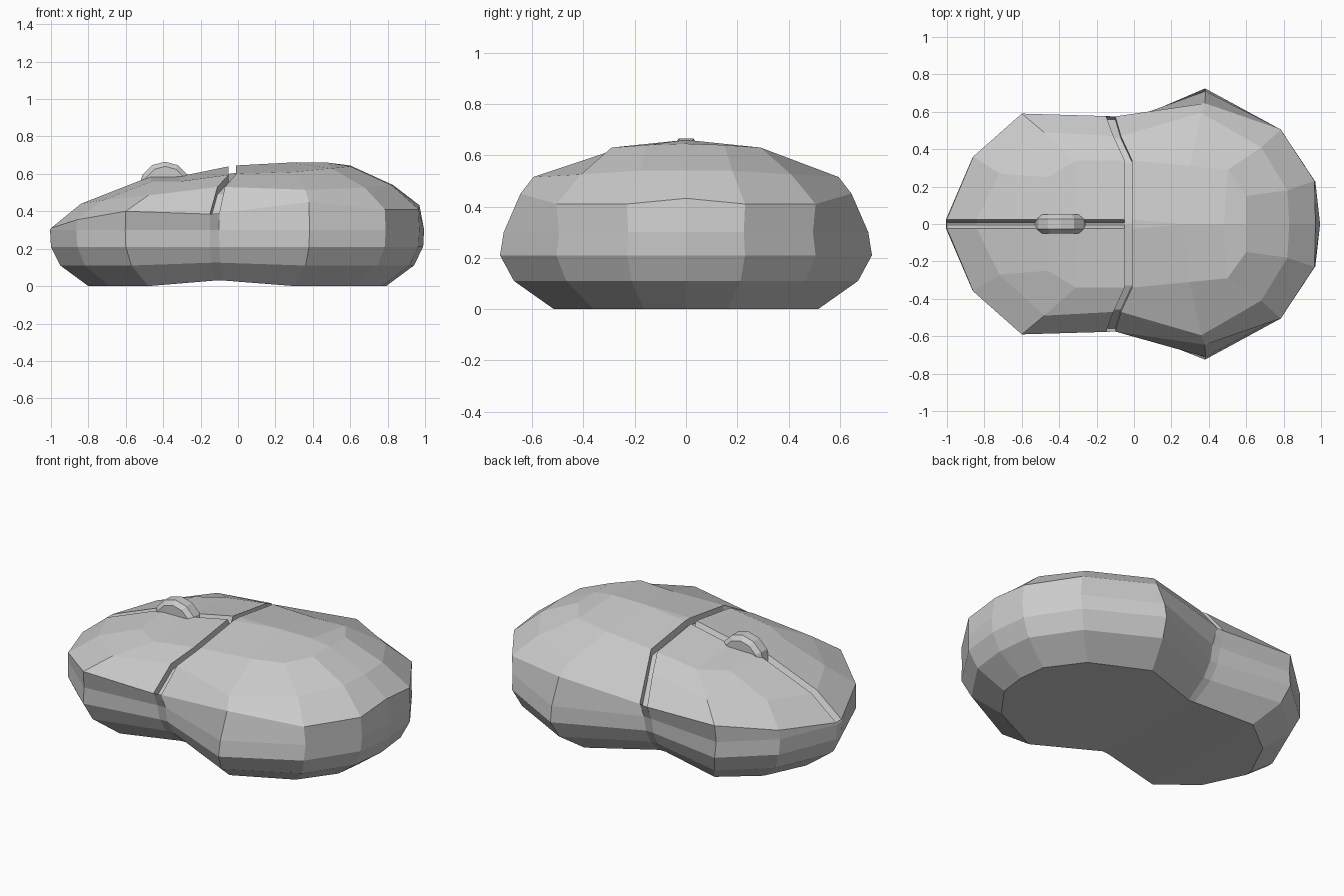
import bpy
import bmesh
import math
from mathutils import Matrix, Vector

if "Cube" in bpy.data.objects:
    bpy.data.objects.remove(bpy.data.objects["Cube"], do_unlink=True)

# Single light grey plastic
plastic = bpy.data.materials.new("light_grey_plastic")
plastic.use_nodes = True
grey = (0.6, 0.6, 0.6, 1)
plastic.diffuse_color = grey
plastic.node_tree.nodes["Principled BSDF"].inputs["Base Color"].default_value = grey


def make_object(name, bm):
    """Turn a bmesh into a flat shaded object."""
    bmesh.ops.recalc_face_normals(bm, faces=bm.faces[:])
    mesh = bpy.data.meshes.new(name)
    bm.to_mesh(mesh)
    bm.free()
    mesh.materials.append(plastic)
    obj = bpy.data.objects.new(name, mesh)
    bpy.context.collection.objects.link(obj)
    return obj


# Half outline seen from above, from the button end to the palm end
outline = [(-1, .025), (-.86, .36), (-.6, .59), (-.15, .577), (-.1, .575),
           (.38, .725), (.785, .505), (.965, .23), (.99, 0)]
WAIST = (3, 4)
WIDEST = 5

# Lower rings: height, length scale, width scale, waist pinch, waist lift
lower = [(0, .8, .71, .88, .03), (.11, .95, .925, .88, .015),
         (.21, 1, 1, .9, 0), (.3, 1.005, .98, .95, 0)]
rings = []
for z, sx, sy, pinch, lift in lower:
    rings.append([(x * sx, y * sy * (pinch if i in WAIST else 1),
                   z + (lift if i in WAIST else 0))
                  for i, (x, y) in enumerate(outline)])

# Rim where the wall meets the cover
rim_heights = [.31, .355, .4, .385, .39, .45, .41, .41, .432]
rings.append([(x * (.98 if i == len(outline) - 1 else 1),
               y * (.89 if i == WIDEST else 1), z)
              for i, ((x, y), z) in enumerate(zip(outline, rim_heights))])

# Domed cover: shoulder, crown and ridge
rings.append([(-.84, .025, .44), (-.72, .27, .46), (-.48, .49, .485),
              (-.11, .47, .53), (-.07, .47, .53), (.36, .595, .515),
              (.68, .41, .525), (.82, .18, .54), (.83, 0, .54)])
rings.append([(-.47, .025, .585), (-.46, .25, .56), (-.31, .34, .56),
              (-.05, .34, .595), (-.01, .34, .6), (.3, .31, .61),
              (.5, .29, .63), (.6, .15, .64), (.6, 0, .645)])
rings.append([(-.47, .025, .585), (-.47, .025, .585), (-.31, .025, .587),
              (-.05, .025, .64), (-.01, .025, .645), (.27, 0, .66),
              (.48, 0, .66), (.6, 0, .645), (.6, 0, .645)])

# Body: loft the mirrored rings
bm = bmesh.new()
loops = []
for ring in rings:
    mirrored = [(x, -y, z) for x, y, z in reversed(ring)]
    loops.append([bm.verts.new(p) for p in ring + mirrored])
count = len(loops[0])
for low, high in zip(loops, loops[1:]):
    for i in range(count):
        j = (i + 1) % count
        bm.faces.new((low[i], low[j], high[j], high[i]))
# Close the underside and the ridge with strips across the middle
for loop in (loops[0], loops[-1]):
    for i in range(len(outline) - 1):
        bm.faces.new((loop[i], loop[i + 1], loop[-i - 2], loop[-i - 1]))
bmesh.ops.remove_doubles(bm, verts=bm.verts[:], dist=.0005)
bmesh.ops.recalc_face_normals(bm, faces=bm.faces[:])


def in_groove(face):
    """Faces of the seam between the buttons or across the body."""
    points = [v.co for v in face.verts]
    if min(p.z for p in points) < .305:
        return False
    middle = all(abs(p.y) < .03 and p.x < 0 for p in points)
    across = all(-.16 < p.x < 0 for p in points)
    return middle or across


# Sink the seams into the cover
seam = [f for f in bm.faces if in_groove(f)]
result = bmesh.ops.extrude_face_region(bm, geom=seam)
left_over = [f for f in seam if f.is_valid]
if left_over:
    bmesh.ops.delete(bm, geom=left_over, context='FACES')
for v in result["geom"]:
    if isinstance(v, bmesh.types.BMVert):
        v.co.z -= .04
        v.co.y *= .97 if abs(v.co.y) > .05 else .2
make_object("body", bm)

# Scroll wheel: chamfered disc standing in the middle seam
bm = bmesh.new()
sides = 12
profile = [(.115, -.05), (.14, -.028), (.14, .028), (.115, .05)]
circles = []
for radius, y in profile:
    circles.append([bm.verts.new((radius * math.cos(math.tau * k / sides), y,
                                  radius * math.sin(math.tau * k / sides)))
                    for k in range(sides)])
for a, b in zip(circles, circles[1:]):
    for k in range(sides):
        n = (k + 1) % sides
        bm.faces.new((a[k], a[n], b[n], b[k]))
bm.faces.new(circles[0])
bm.faces.new(circles[-1])
bmesh.ops.transform(bm, matrix=Matrix.Translation(Vector((-.39, 0, .525))),
                    verts=bm.verts[:])
make_object("scroll_wheel", bm)
